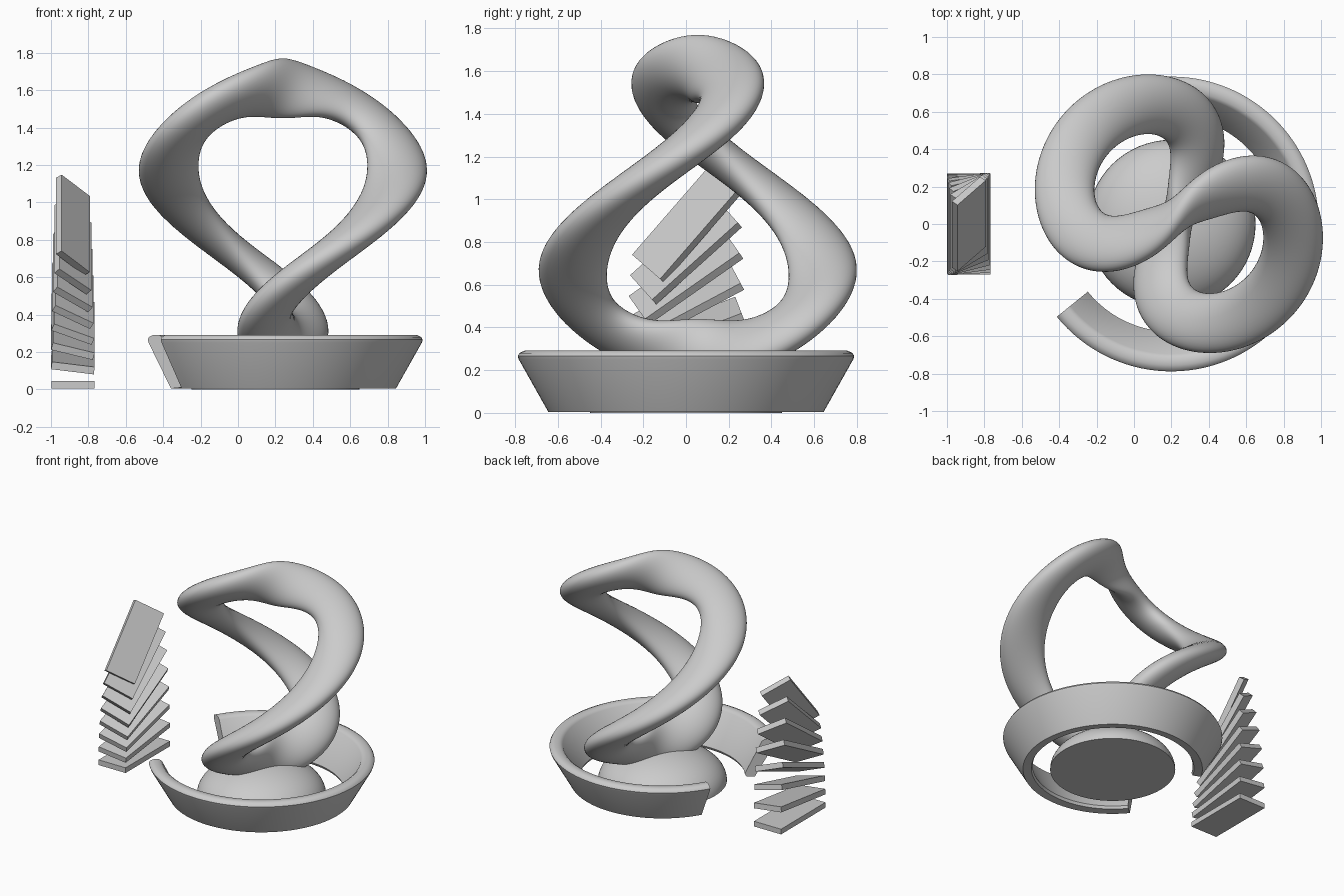
import bpy, bmesh
from math import sin, cos, pi, radians
from mathutils import Vector, Euler

if "Cube" in bpy.data.objects:
    bpy.data.objects.remove(bpy.data.objects["Cube"])


def make_object(name, bm, smooth=None):
    bmesh.ops.recalc_face_normals(bm, faces=bm.faces[:])
    mesh = bpy.data.meshes.new(name)
    bm.to_mesh(mesh)
    bm.free()
    ob = bpy.data.objects.new(name, mesh)
    bpy.context.collection.objects.link(ob)
    if smooth:
        bpy.ops.object.select_all(action='DESELECT')
        ob.select_set(True)
        bpy.context.view_layer.objects.active = ob
        bpy.ops.object.shade_smooth_by_angle(angle=radians(smooth))
    return ob


def bridge(bm, loops, closed):
    """Skin a list of closed vertex rings."""
    n = len(loops)
    for i in range(n if closed else n - 1):
        a, b = loops[i], loops[(i + 1) % n]
        m = len(a)
        for j in range(m):
            k = (j + 1) % m
            bm.faces.new((a[j], a[k], b[k], b[j]))
    if not closed:
        bm.faces.new(loops[0])
        bm.faces.new(loops[-1][::-1])


# Looping sculpture: flattened tube swept along a tennis-ball seam curve
THETA = radians(40)
E1 = Vector((-cos(THETA), sin(THETA), 0))
E2 = Vector((-sin(THETA), -cos(THETA), 0))
UP = Vector((0, 0, 1))
CENTRE = Vector((0.24, 0.055, 0.945))
A1, B1, C, A, B = 0.555, 0.10, 0.415, 0.65, 0.015
WIDE, THIN = 0.16, 0.09


def frame(t):
    p = (E1 * (A1 * sin(t) - B1 * sin(3 * t)) + E2 * (C * sin(2 * t))
         + UP * (A * cos(t) + B * cos(3 * t)))
    v = (E1 * (A1 * cos(t) - 3 * B1 * cos(3 * t)) + E2 * (2 * C * cos(2 * t))
         - UP * (A * sin(t) + 3 * B * sin(3 * t))).normalized()
    acc = (E1 * (9 * B1 * sin(3 * t) - A1 * sin(t)) - E2 * (4 * C * sin(2 * t))
           - UP * (A * cos(t) + 9 * B * cos(3 * t)))
    n = (acc - v * acc.dot(v)).normalized()
    return CENTRE + p, n, v.cross(n)


bm = bmesh.new()
loops = []
for i in range(256):
    p, n, b = frame(2 * pi * i / 256)
    loops.append([bm.verts.new(p + n * WIDE * cos(s) + b * THIN * sin(s))
                  for s in (2 * pi * j / 40 for j in range(40))])
bridge(bm, loops, True)
make_object("twisted_loop", bm, 60)

# Flattened dome under the loop
bm = bmesh.new()
bmesh.ops.create_uvsphere(bm, u_segments=64, v_segments=32, radius=1)
bmesh.ops.bisect_plane(bm, geom=bm.verts[:] + bm.edges[:] + bm.faces[:], dist=1e-4,
                       plane_co=(0, 0, 0), plane_no=(0, 0, -1), clear_outer=True)
bmesh.ops.holes_fill(bm, edges=[e for e in bm.edges if e.is_boundary])
for v in bm.verts:
    v.co = (0.2 + 0.45 * v.co.x, 0.45 * v.co.y, 0.25 * v.co.z)
make_object("base_dome", bm, 40)

# Open flared ring around the dome
PROFILE = [(0.645, 0.005), (0.783, 0.25), (0.788, 0.266), (0.78, 0.28), (0.755, 0.292),
           (0.715, 0.29), (0.695, 0.275), (0.575, 0.03), (0.585, 0.01)]
bm = bmesh.new()
loops = []
for i in range(97):
    ang = radians(-141 + (150 + 141) * i / 96)
    loops.append([bm.verts.new((0.2 + r * cos(ang), r * sin(ang), z)) for r, z in PROFILE])
bridge(bm, loops, False)
make_object("flared_ring", bm, 45)

# Stack of slabs, each tilted a little further than the one below
for i in range(8):
    bm = bmesh.new()
    bmesh.ops.create_cube(bm, size=1)
    rot = Euler((radians(7 * i), radians(7 * i), 0), 'YXZ').to_matrix()
    for v in bm.verts:
        local = Vector((v.co.x * 0.23, v.co.y * 0.54, v.co.z * 0.04))
        v.co = rot @ local + Vector((-0.883, 0, 0.025 + 0.122 * i))
    make_object(f"slab_{i + 1}", bm)
